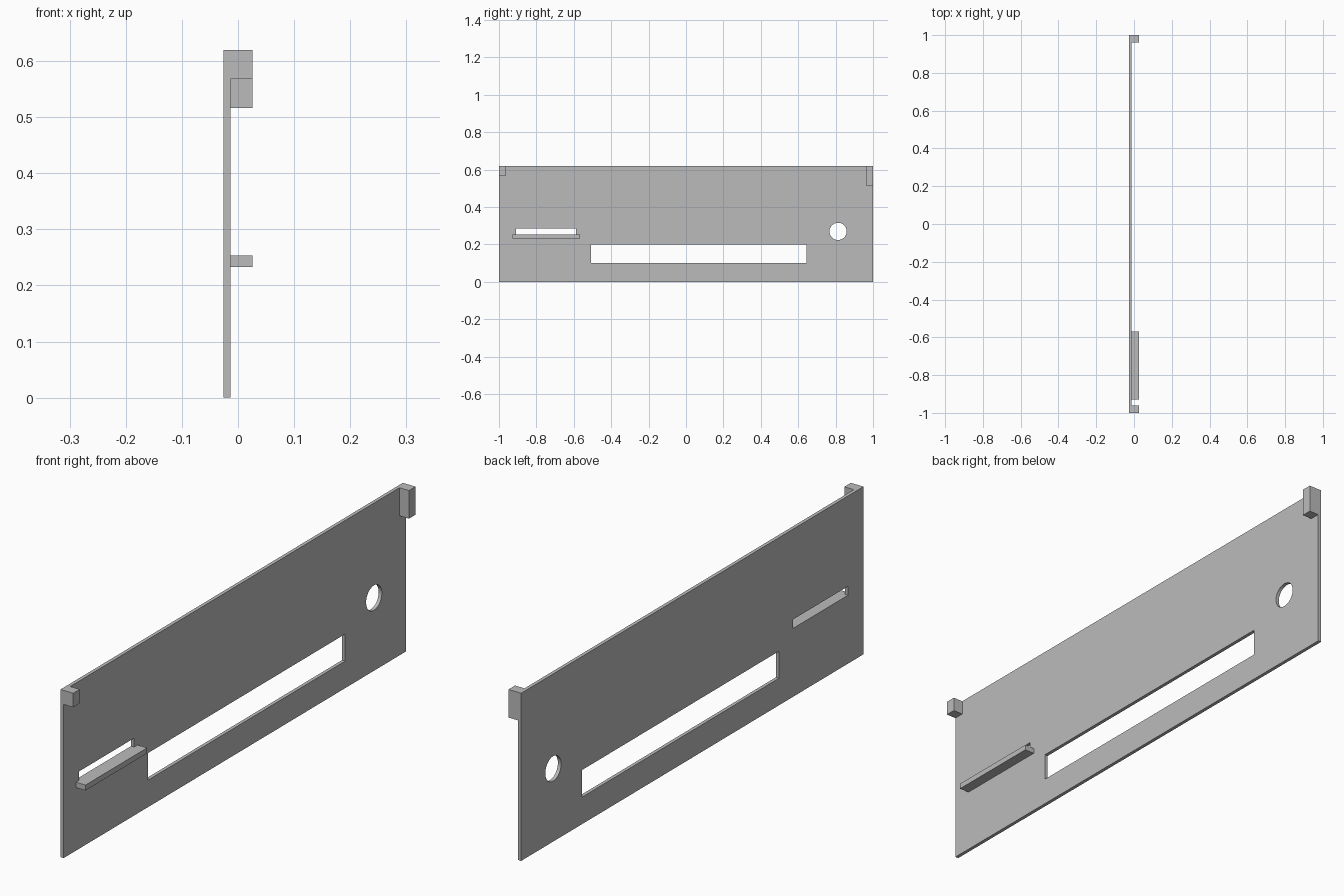
import bpy
import math

cube = bpy.data.objects.get("Cube")
if cube:
    bpy.data.objects.remove(cube, do_unlink=True)

BACK, INNER, FRONT = -0.026, -0.013, 0.026   # depth levels along x
HEIGHT = 0.62

grey = bpy.data.materials.new("plain grey")
grey.use_nodes = True
colour = (0.5, 0.5, 0.5, 1)
grey.diffuse_color = colour
grey.node_tree.nodes["Principled BSDF"].inputs["Base Color"].default_value = colour


def box(name, x, y, z):
    """Box spanning the given (low, high) ranges."""
    bpy.ops.mesh.primitive_cube_add(size=1)
    ob = bpy.context.object
    ob.name = name
    ob.location = [(a + b) / 2 for a, b in (x, y, z)]
    ob.scale = [b - a for a, b in (x, y, z)]
    bpy.ops.object.transform_apply(location=True, rotation=False, scale=True)
    ob.data.materials.append(grey)
    return ob


# Thin upright panel
panel = box("panel", (BACK, INNER), (-1, 1), (0, HEIGHT))

# Openings: long window, narrow slot and round hole
through = (-0.1, 0.1)
cutters = [
    box("window_cutter", through, (-0.507, 0.645), (0.1, 0.2)),
    box("slot_cutter", through, (-0.91, -0.588), (0.253, 0.286)),
]
bpy.ops.mesh.primitive_cylinder_add(
    vertices=48, radius=0.046, depth=0.2,
    location=(0, 0.813, 0.27), rotation=(0, math.pi / 2, 0))
cutters.append(bpy.context.object)
cutters[-1].data.materials.append(grey)

bpy.context.view_layer.objects.active = panel
for cutter in cutters:
    mod = panel.modifiers.new("opening", "BOOLEAN")
    mod.operation = "DIFFERENCE"
    mod.solver = "EXACT"
    mod.object = cutter
    bpy.ops.object.modifier_apply(modifier=mod.name)
    bpy.data.objects.remove(cutter, do_unlink=True)

# Ledge under the slot and the two corner tabs
box("slot_ledge", (INNER, FRONT), (-0.928, -0.568), (0.233, 0.253))
box("short_corner_tab", (INNER, FRONT), (-1, -0.962), (0.568, HEIGHT))
box("long_corner_tab", (INNER, FRONT), (0.962, 1), (0.516, HEIGHT))

# Crisp edges, with a smooth wall inside the round hole
bpy.ops.object.select_all(action="DESELECT")
panel.select_set(True)
bpy.context.view_layer.objects.active = panel
bpy.ops.object.shade_smooth_by_angle(angle=math.radians(30))
